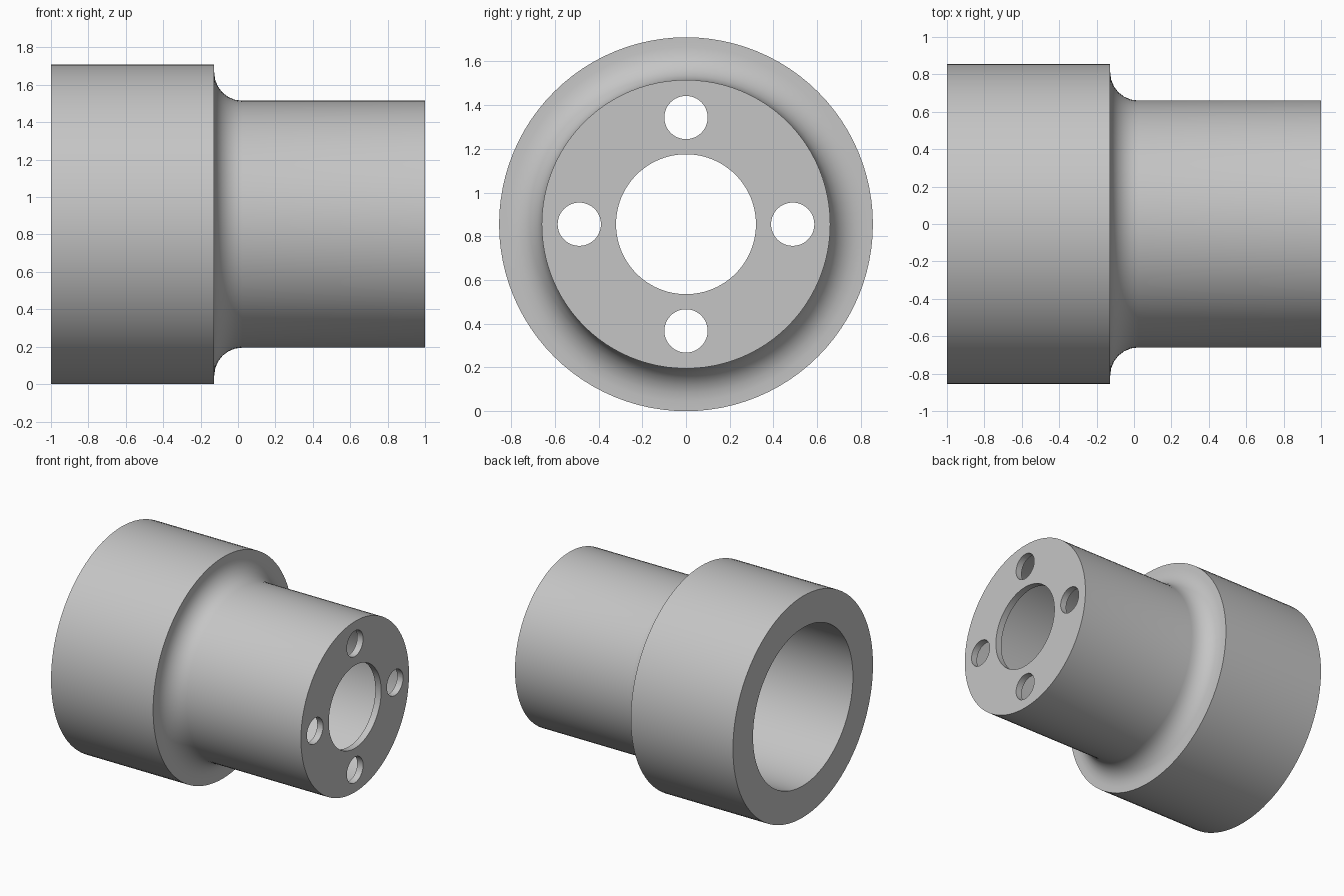
import bpy, bmesh, math
from mathutils import Matrix, Vector

if "Cube" in bpy.data.objects:
    bpy.data.objects.remove(bpy.data.objects["Cube"], do_unlink=True)

R_BODY, R_NECK, R_BORE = 0.855, 0.66, 0.61
SHOULDER_X, FILLET, END_WALL = -0.127, 0.15, 0.05
CENTRE = Vector((0, 0, R_BODY))

grey = bpy.data.materials.new("light_grey")
grey.use_nodes = True
colour = (0.56, 0.56, 0.56, 1)
grey.diffuse_color = colour
grey.node_tree.nodes["Principled BSDF"].inputs["Base Color"].default_value = colour


def make_object(name, bm):
    bmesh.ops.recalc_face_normals(bm, faces=bm.faces)
    mesh = bpy.data.meshes.new(name)
    bm.to_mesh(mesh)
    bm.free()
    mesh.materials.append(grey)
    obj = bpy.data.objects.new(name, mesh)
    bpy.context.collection.objects.link(obj)
    return obj


# Stepped sleeve: closed profile of (x, radius) turned about the x axis
fillet = []
for i in range(7):
    a = math.pi / 2 * i / 6
    fillet.append((SHOULDER_X + FILLET * (1 - math.cos(a)),
                   R_NECK + FILLET * (1 - math.sin(a))))
wall_x = 1 - END_WALL
R_HOLE = 0.32
profile = [(-1, R_BORE), (-1, R_BODY), (SHOULDER_X, R_BODY), *fillet,
           (1, R_NECK), (1, R_HOLE), (wall_x, R_HOLE), (wall_x, R_BORE)]

bm = bmesh.new()
verts = [bm.verts.new((x, 0, R_BODY + r)) for x, r in profile]
edges = [bm.edges.new((v, verts[(i + 1) % len(verts)])) for i, v in enumerate(verts)]
bmesh.ops.spin(bm, geom=verts + edges, cent=CENTRE, axis=(1, 0, 0),
               angle=math.tau, steps=96, use_merge=False)
bmesh.ops.remove_doubles(bm, verts=bm.verts, dist=0.0005)
sleeve = make_object("stepped_sleeve", bm)

# Four bolt holes through the end wall
bm = bmesh.new()
for i in range(4):
    a = math.pi / 2 * i
    spot = Vector((wall_x, 0.488 * math.cos(a), R_BODY + 0.488 * math.sin(a)))
    bmesh.ops.create_cone(bm, cap_ends=True, segments=48, radius1=0.099, radius2=0.099,
                          depth=0.3, matrix=Matrix.Translation(spot) @
                          Matrix.Rotation(math.pi / 2, 4, 'Y'))
cutter = make_object("bolt_hole_cutter", bm)
cutter.hide_render = True

cut = sleeve.modifiers.new("bolt_holes", 'BOOLEAN')
cut.operation = 'DIFFERENCE'
cut.solver = 'EXACT'
cut.object = cutter
bpy.ops.object.select_all(action='DESELECT')
sleeve.select_set(True)
bpy.context.view_layer.objects.active = sleeve
bpy.ops.object.modifier_apply(modifier=cut.name)
bpy.data.objects.remove(cutter, do_unlink=True)

# Smooth walls with crisp rims
bpy.ops.object.shade_smooth_by_angle(angle=math.radians(35))
